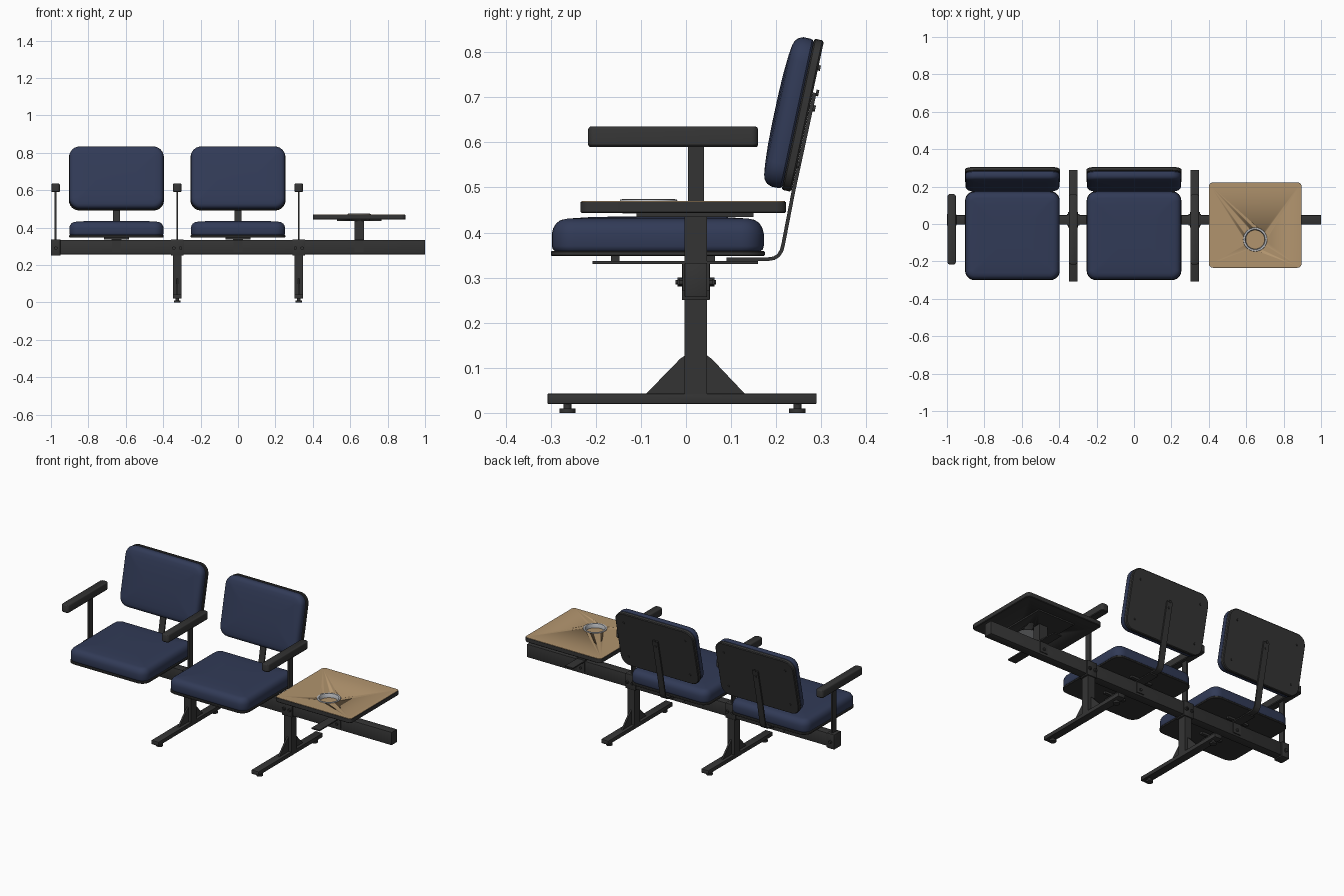
import bpy, bmesh, math
from mathutils import Matrix, Vector

if "Cube" in bpy.data.objects:
    bpy.data.objects.remove(bpy.data.objects["Cube"])


def material(name, rgb):
    m = bpy.data.materials.new(name)
    m.diffuse_color = (*rgb, 1)
    m.use_nodes = True
    m.node_tree.nodes["Principled BSDF"].inputs["Base Color"].default_value = m.diffuse_color
    return m


DARK = material("charcoal metal", (0.034, 0.034, 0.034))
BLUE = material("navy fabric", (0.031, 0.043, 0.095))
TAN = material("tan wood", (0.44, 0.295, 0.155))
GREY = material("light grey metal", (0.5, 0.51, 0.53))


def finish(name, bm, mat, matrix=None):
    if matrix is not None:
        bm.transform(matrix)
    bmesh.ops.recalc_face_normals(bm, faces=bm.faces)
    me = bpy.data.meshes.new(name)
    bm.to_mesh(me)
    bm.free()
    me.materials.append(mat)
    ob = bpy.data.objects.new(name, me)
    bpy.context.collection.objects.link(ob)
    return ob


def box(name, x, y, z, mat=DARK, bevel=0.0):
    bm = bmesh.new()
    bmesh.ops.create_cube(bm, size=1)
    for v in bm.verts:
        v.co = [(lo + hi) / 2 + c * (hi - lo) for c, (lo, hi) in zip(v.co, (x, y, z))]
    if bevel:
        bmesh.ops.bevel(bm, geom=bm.edges[:], offset=bevel, segments=2, profile=0.5, affect='EDGES')
    return finish(name, bm, mat)


def loft(name, w, d, r, profile, mat, matrix):
    """Rounded rectangle rings, one per (inset, height), capped at both ends."""
    bm = bmesh.new()
    rings = []
    for inset, h in profile:
        rr = max(r - inset, 0.012 if r > 0.012 else r * 0.5)
        ring = []
        for k, (sx, sy) in enumerate(((1, 1), (-1, 1), (-1, -1), (1, -1))):
            for i in range(7):
                a = math.pi / 2 * (k + i / 6)
                ring.append(bm.verts.new((sx * (w / 2 - inset - rr) + rr * math.cos(a),
                                          sy * (d / 2 - inset - rr) + rr * math.sin(a), h)))
        rings.append(ring)
    for a, b in zip(rings, rings[1:]):
        for i in range(len(a)):
            j = (i + 1) % len(a)
            bm.faces.new((a[i], a[j], b[j], b[i]))
    bm.faces.new(rings[0])
    bm.faces.new(rings[-1])
    return finish(name, bm, mat, matrix)


def prism(name, pts, x0, x1, mat=DARK):
    """Outline in y,z extruded along x."""
    bm = bmesh.new()
    f = bm.faces.new([bm.verts.new((x0, y, z)) for y, z in pts])
    ext = bmesh.ops.extrude_face_region(bm, geom=[f])
    for v in ext["geom"]:
        if isinstance(v, bmesh.types.BMVert):
            v.co.x = x1
    return finish(name, bm, mat)


def cylinder(name, centre, r, h, axis='Z', mat=DARK, seg=24, matrix=None):
    bm = bmesh.new()
    bmesh.ops.create_cone(bm, cap_ends=True, segments=seg, radius1=r, radius2=r, depth=h)
    if axis == 'Y':
        bm.transform(Matrix.Rotation(math.pi / 2, 4, 'X'))
    bm.transform(Matrix.Translation(centre))
    return finish(name, bm, mat, matrix)


def strip(path, t):
    """Outline of a bent flat bar of thickness t following a y,z path."""
    left, right = [], []
    for i, p in enumerate(path):
        a, b = Vector(path[max(i - 1, 0)]), Vector(path[min(i + 1, len(path) - 1)])
        n = (b - a).normalized()
        n = Vector((-n.y, n.x)) * t / 2
        left.append(Vector(p) + n)
        right.append(Vector(p) - n)
    return left + right[::-1]


BY = 0.022  # beam centre line
box("beam", (-1, 1), (BY - 0.025, BY + 0.025), (0.257, 0.333), bevel=0.002)

# legs
for lx in (-0.325, 0.325):
    box("foot_bar", (lx - 0.023, lx + 0.023), (-0.307, 0.29), (0.02, 0.043), bevel=0.002)
    box("leg_post", (lx - 0.023, lx + 0.023), (BY - 0.025, BY + 0.025), (0.04, 0.26))
    prism("leg_gusset", [(-0.088, 0.043), (0.13, 0.043), (0.057, 0.12), (0.047, 0.127),
                         (-0.003, 0.127), (-0.013, 0.12)], lx - 0.005, lx + 0.005)
    for fy in (-0.263, 0.247):
        cylinder("foot_pad", (lx, fy, 0.005), 0.018, 0.01)
        cylinder("foot_stem", (lx, fy, 0.015), 0.009, 0.014)
    box("leg_bracket", (lx - 0.033, lx + 0.033), (BY - 0.031, BY + 0.031), (0.25, 0.337), bevel=0.002)
    for bx in (-0.018, 0.018):
        for s in (-1, 1):
            cylinder("bracket_bolt", (lx + bx, BY + s * 0.035, 0.29), 0.010, 0.012, 'Y', seg=6)
            cylinder("bolt_tip", (lx + bx, BY + s * 0.041, 0.29), 0.005, 0.008, 'Y', seg=12)

# armrests
box("end_bracket", (-1, -0.95), (BY - 0.031, BY + 0.031), (0.25, 0.337), bevel=0.002)
for s in (-1, 1):
    cylinder("end_bolt", (-0.975, BY + s * 0.035, 0.29), 0.010, 0.012, 'Y', seg=6)
for ax in (-0.975, -0.325, 0.325):
    box("armrest_post", (ax - 0.005, ax + 0.005), (0.004, 0.04), (0.333, 0.595))
    loft("armrest", 0.046, 0.377, 0.015, [(0.003, 0.59), (0, 0.594), (0, 0.629), (0.002, 0.633), (0.005, 0.635)],
         DARK, Matrix.Translation((ax, -0.0285, 0)))

# mounting clips under both seats and the table
for cx in (-0.65, 0.0, 0.648):
    box("mount_bar", (cx - 0.026, cx + 0.026), (-0.207, 0.16), (0.33, 0.337))
    for s in (-1, 1):
        yc = BY + s * 0.0275
        box("mount_clip", (cx - 0.024, cx + 0.024), (yc - 0.0025, yc + 0.0025), (0.27, 0.335))
        cylinder("mount_bolt", (cx, BY + s * 0.033, 0.29), 0.008, 0.008, 'Y', seg=6)

# seats
t = math.radians(12.2)
BACK = Matrix(((1, 0, 0, 0), (0, math.sin(t), -math.cos(t), 0.27),
               (0, math.cos(t), math.sin(t), 0.658), (0, 0, 0, 1)))
for cx in (-0.65, 0.0):
    place = Matrix.Translation((cx, -0.0625, 0))
    for py in (-0.157, 0.055):
        box("seat_spacer", (cx - 0.067, cx + 0.067), (py - 0.009, py + 0.009), (0.336, 0.35))
    loft("seat_pan", 0.506, 0.475, 0.05, [(0.002, 0.348), (0, 0.35), (0, 0.357), (0.002, 0.359)], DARK, place)
    loft("seat_cushion", 0.504, 0.47, 0.05,
         [(0.008, 0.358), (0.002, 0.363), (0, 0.37), (0, 0.398), (0.003, 0.41), (0.01, 0.421),
          (0.02, 0.428), (0.035, 0.431), (0.08, 0.434), (0.16, 0.436)], BLUE, place)
    back = Matrix.Translation((cx, 0, 0)) @ BACK
    loft("back_shell", 0.508, 0.343, 0.055, [(0.004, 0), (0, 0.004), (0, 0.019), (0.003, 0.022)], DARK, back)
    loft("back_cushion", 0.504, 0.339, 0.055,
         [(0.006, 0.021), (0.001, 0.026), (0, 0.032), (0, 0.046), (0.004, 0.056), (0.011, 0.063),
          (0.022, 0.067), (0.045, 0.07), (0.09, 0.073), (0.14, 0.074)], BLUE, back)
    # bent bar carrying the backrest
    path = [(0.09, 0.341), (0.182, 0.341), (0.195, 0.343), (0.205, 0.349), (0.212, 0.36),
            (0.216, 0.376), (0.238, 0.49), (0.2855, 0.71)]
    prism("back_strut", strip(path, 0.008), cx - 0.018, cx + 0.018)
    for h in (0.02, 0.055):
        cylinder("strut_screw", (0, h, -0.010), 0.007, 0.006, seg=12, matrix=back)
    for sx in (-0.2, 0.2):
        for h in (-0.11, 0.11):
            cylinder("shell_screw", (sx, h, -0.002), 0.006, 0.006, seg=12, matrix=back)

# table
TX, CY = 0.648, -0.083
box("table_post", (TX - 0.026, TX + 0.026), (BY - 0.025, BY + 0.025), (0.335, 0.436))
box("table_plate", (TX - 0.118, TX + 0.118), (-0.11, 0.15), (0.435, 0.444))
place = Matrix.Translation((TX, -0.006, 0))
base = loft("table_base", 0.496, 0.456, 0.022, [(0.003, 0.443), (0, 0.446), (0, 0.468)], DARK, place)
top = loft("table_top", 0.492, 0.452, 0.02, [(0, 0.467), (0, 0.470)], TAN, place)
cutter = cylinder("cup_hole_cutter", (TX, CY, 0.457), 0.058, 0.1, seg=48)
cutter.hide_render = True
cutter.hide_viewport = False
cutter.display_type = 'WIRE'
for ob in (base, top, bpy.data.objects["table_plate"]):
    mod = ob.modifiers.new("cup hole", 'BOOLEAN')
    mod.operation = 'DIFFERENCE'
    mod.object = cutter
    mod.solver = 'EXACT'

# cup holder ring, floor and underside
bm = bmesh.new()
prof = [(0.058, 0.442), (0.058, 0.470), (0.064, 0.470), (0.063, 0.473), (0.058, 0.474),
        (0.054, 0.473), (0.051, 0.468), (0.050, 0.442)]
vs = [bm.verts.new((r, 0, z)) for r, z in prof]
es = [bm.edges.new((vs[i], vs[(i + 1) % len(vs)])) for i in range(len(vs))]
bmesh.ops.spin(bm, geom=vs + es, cent=(0, 0, 0), axis=(0, 0, 1), angle=2 * math.pi, steps=48)
bmesh.ops.remove_doubles(bm, verts=bm.verts, dist=1e-5)
finish("cup_ring", bm, GREY, Matrix.Translation((TX, CY, 0)))
cylinder("cup_floor", (TX, CY, 0.448), 0.0505, 0.004, mat=TAN, seg=48)
cylinder("cup_underside", (TX, CY, 0.444), 0.0505, 0.004, mat=GREY, seg=48)

# smooth shading with crisp edges
for ob in bpy.context.collection.objects:
    ob.select_set(True)
    bpy.context.view_layer.objects.active = ob
bpy.ops.object.shade_smooth_by_angle(angle=math.radians(35))
